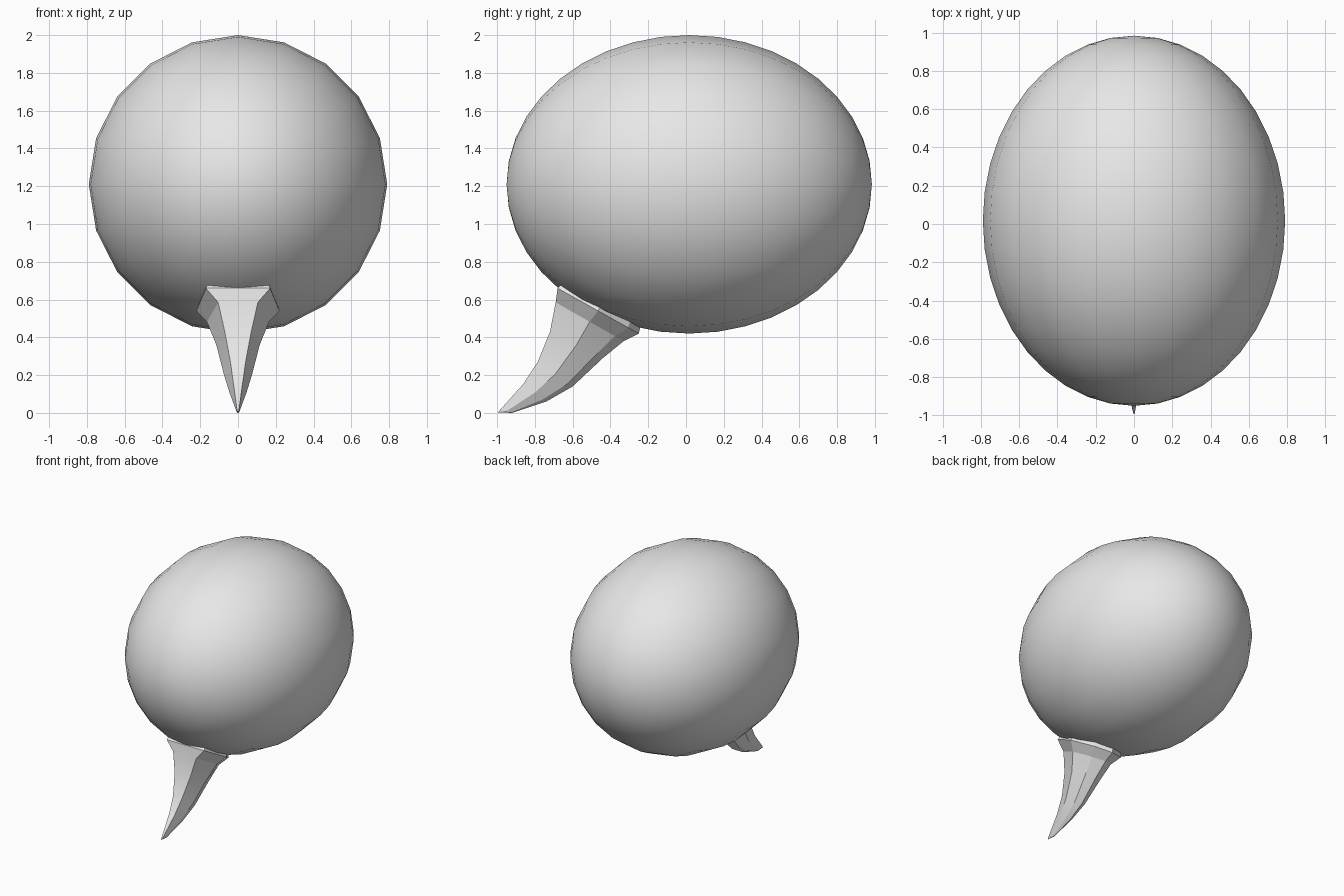
import bpy, bmesh, math
from mathutils import Matrix

if "Cube" in bpy.data.objects:
    bpy.data.objects.remove(bpy.data.objects["Cube"])

grey = bpy.data.materials.new("light grey")
grey.diffuse_color = (0.8, 0.8, 0.8, 1)
grey.use_nodes = True
grey.node_tree.nodes["Principled BSDF"].inputs["Base Color"].default_value = grey.diffuse_color


def finish(bm, name, angle):
    bmesh.ops.recalc_face_normals(bm, faces=bm.faces)
    mesh = bpy.data.meshes.new(name)
    bm.to_mesh(mesh)
    bm.free()
    mesh.materials.append(grey)
    obj = bpy.data.objects.new(name, mesh)
    bpy.context.collection.objects.link(obj)
    bpy.ops.object.select_all(action='DESELECT')
    obj.select_set(True)
    bpy.context.view_layer.objects.active = obj
    bpy.ops.object.shade_smooth_by_angle(angle=math.radians(angle))


# Bubble: ellipsoid with its poles along y
bm = bmesh.new()
bmesh.ops.create_uvsphere(bm, u_segments=20, v_segments=20, radius=1)
bmesh.ops.transform(bm, verts=bm.verts, matrix=(
    Matrix.Translation((0, 0.017, 1.21))
    @ Matrix.Diagonal((0.79, 0.967, 0.79, 1))
    @ Matrix.Rotation(math.radians(90), 4, 'X')))
finish(bm, "bubble", 40)

# Tail: eight-sided rings, each given as
# front (y, z), back (y, z), half width, front corner width, back corner width
rings = [
    ((-0.62, 0.72), (-0.22, 0.55), 0.19, 0.15, 0.10),
    ((-0.68, 0.66), (-0.25, 0.42), 0.22, 0.17, 0.13),
    ((-0.69, 0.585), (-0.33, 0.38), 0.165, 0.105, 0.09),
    ((-0.72, 0.43), (-0.44, 0.29), 0.115, 0.07, 0.07),
    ((-0.785, 0.27), (-0.60, 0.14), 0.075, 0.04, 0.045),
    ((-0.86, 0.155), (-0.74, 0.06), 0.045, 0.024, 0.025),
    ((-0.985, 0.015), (-0.92, 0.0), 0.008, 0.005, 0.005),
]
bm = bmesh.new()
loops = []
for front, back, side, fc, bc in rings:
    half = [(0, 0), (fc, 0.0), (side, 0.5), (bc, 0.87), (0, 1)]
    outline = half + [(-x, t) for x, t in half[3:0:-1]]
    loops.append([bm.verts.new((x,
                                front[0] + (back[0] - front[0]) * t,
                                front[1] + (back[1] - front[1]) * t))
                  for x, t in outline])
for a, b in zip(loops, loops[1:]):
    for i in range(8):
        j = (i + 1) % 8
        bm.faces.new((a[i], a[j], b[j], b[i]))
bm.faces.new(loops[0])
# pointed tip
tip = bm.verts.new((0, -0.995, 0.003))
for i in range(8):
    bm.faces.new((loops[-1][i], loops[-1][(i + 1) % 8], tip))
finish(bm, "tail", 12)
